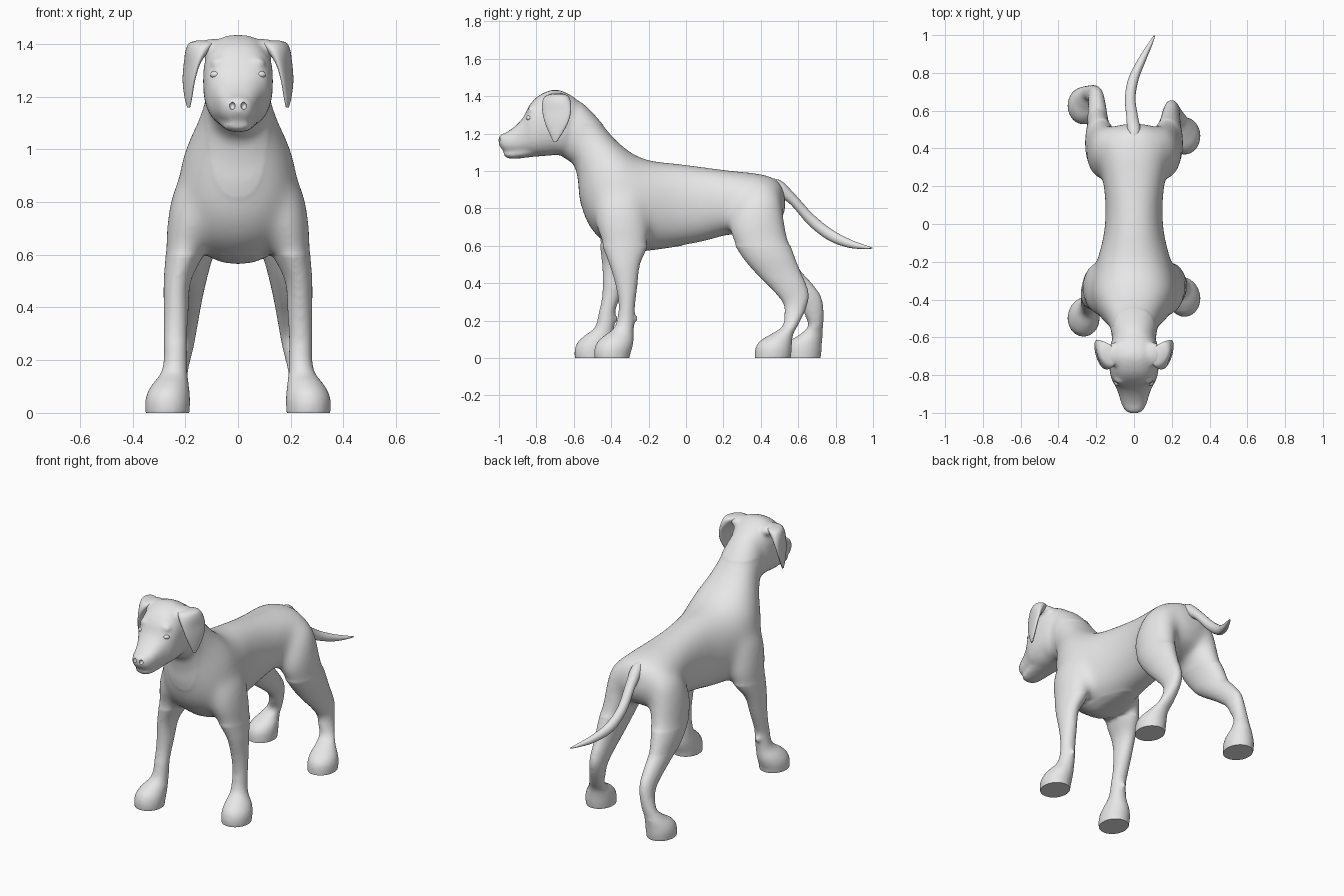
import bpy, bmesh, math
from mathutils import Matrix

coat = bpy.data.materials.new("coat grey")
coat.diffuse_color = (0.8, 0.8, 0.8, 1)


def spline(p0, p1, p2, p3, t):
    return [0.5 * (2 * b + (c - a) * t + (2 * a - 5 * b + 4 * c - d) * t * t
                   + (3 * b - a - 3 * c + d) * t ** 3)
            for a, b, c, d in zip(p0, p1, p2, p3)]


def loft(bm, rings, sides=28, steps=4, shift=None, side=1, power=1.0):
    """Skin rings given as (y1, z1, y2, z2, centre x, half width)."""
    last = len(rings) - 1
    dense = []
    for i in range(last):
        ctrl = [rings[min(max(i + k, 0), last)] for k in (-1, 0, 1, 2)]
        dense += [spline(*ctrl, s / steps) for s in range(steps)]
    dense.append(rings[-1])
    loops = []
    for y1, z1, y2, z2, cx, hw in dense:
        loop = []
        for k in range(sides):
            a = 2 * math.pi * k / sides
            c, s = math.cos(a), math.sin(a)
            c = math.copysign(abs(c) ** power, c)
            s = math.copysign(abs(s) ** power, s)
            y = (y1 + y2) / 2 + c * (y1 - y2) / 2
            z = (z1 + z2) / 2 + c * (z1 - z2) / 2
            x = side * (cx + s * hw)
            if shift:
                x, y = shift(x, y, z)
            loop.append(bm.verts.new((x, y, z)))
        loops.append(loop)
    faces = [bm.faces.new(loops[0]), bm.faces.new(loops[-1])]
    for a, b in zip(loops, loops[1:]):
        for k in range(sides):
            j = (k + 1) % sides
            faces.append(bm.faces.new((a[k], a[j], b[j], b[k])))
    bmesh.ops.recalc_face_normals(bm, faces=faces)


def ball(bm, centre, size):
    m = Matrix.Translation(centre) @ Matrix.Diagonal((*size, 1))
    bmesh.ops.create_uvsphere(bm, u_segments=20, v_segments=12, radius=1, matrix=m)


def make(name, bm):
    me = bpy.data.meshes.new(name)
    bm.to_mesh(me)
    bm.free()
    ob = bpy.data.objects.new(name, me)
    bpy.context.collection.objects.link(ob)
    me.materials.append(coat)
    return ob


def smooth(ob, angle=45):
    bpy.ops.object.select_all(action='DESELECT')
    bpy.context.view_layer.objects.active = ob
    ob.select_set(True)
    bpy.ops.object.shade_smooth_by_angle(angle=math.radians(angle))


# torso and neck: back line point, belly line point, half width
torso = [
    (.525, .90, .535, .79, 0, .07), (.485, .958, .485, .70, 0, .15),
    (.39, .987, .37, .655, 0, .185), (.25, 1.002, .24, .66, 0, .168),
    (.10, 1.022, .10, .622, 0, .152), (-.05, 1.042, -.05, .595, 0, .16),
    (-.18, 1.055, -.20, .574, 0, .195), (-.27, 1.085, -.33, .568, 0, .222),
    (-.33, 1.128, -.46, .635, 0, .222), (-.38, 1.172, -.535, .735, 0, .195),
    (-.43, 1.232, -.568, .85, 0, .16), (-.49, 1.302, -.578, .95, 0, .134),
    (-.55, 1.36, -.60, 1.03, 0, .12), (-.62, 1.40, -.66, 1.075, 0, .115)]
# skull and upper muzzle
head = [
    (-.56, 1.36, -.60, 1.12, 0, .09), (-.62, 1.408, -.64, 1.085, 0, .122),
    (-.70, 1.435, -.70, 1.085, 0, .132), (-.78, 1.408, -.76, 1.08, 0, .13),
    (-.835, 1.355, -.81, 1.08, 0, .118), (-.87, 1.288, -.85, 1.088, 0, .098),
    (-.91, 1.243, -.90, 1.092, 0, .08), (-.955, 1.21, -.945, 1.098, 0, .067),
    (-.988, 1.195, -.978, 1.11, 0, .05), (-1.003, 1.178, -1.0, 1.14, 0, .027)]
jaw = [
    (-.72, 1.16, -.70, 1.085, 0, .07), (-.82, 1.14, -.82, 1.075, 0, .075),
    (-.90, 1.12, -.90, 1.066, 0, .062), (-.95, 1.11, -.945, 1.066, 0, .05),
    (-.975, 1.105, -.972, 1.08, 0, .03)]
# legs: front edge point, rear edge point, centre x, half width
front_leg = [
    (-.45, .95, -.26, .97, .11, .06), (-.485, .84, -.22, .86, .158, .085),
    (-.485, .72, -.20, .72, .18, .09), (-.455, .62, -.205, .60, .20, .074),
    (-.41, .50, -.245, .50, .23, .052), (-.375, .38, -.26, .38, .235, .047),
    (-.36, .28, -.272, .28, .237, .044), (-.37, .20, -.275, .20, .237, .045),
    (-.39, .155, -.28, .14, .243, .052), (-.44, .118, -.28, .09, .257, .071),
    (-.478, .08, -.288, .05, .265, .083), (-.492, .03, -.298, .02, .267, .085),
    (-.485, -.03, -.305, -.03, .267, .08)]
hind_leg = [
    (.36, .95, .48, .93, .08, .06), (.29, .87, .51, .86, .125, .09),
    (.24, .76, .525, .76, .15, .096), (.235, .66, .545, .65, .165, .09),
    (.30, .54, .575, .56, .183, .076), (.385, .44, .61, .47, .19, .06),
    (.46, .365, .645, .39, .195, .05), (.52, .29, .658, .33, .20, .043),
    (.525, .23, .64, .26, .21, .041), (.515, .17, .605, .185, .23, .045),
    (.455, .128, .575, .13, .25, .058), (.40, .095, .567, .08, .262, .077),
    (.37, .05, .565, .035, .267, .085), (.368, -.03, .555, -.03, .267, .08)]


# the left legs stand in a different step of the stride
def step_forward(x, y, z):
    return x, y - .105 * min(max((.65 - z) / .4, 0), 1)


def step_back(x, y, z):
    return x, y + .16 * min(max((.47 - z) / .35, 0), 1)


bm = bmesh.new()
loft(bm, torso, power=.9)
loft(bm, head, power=.8)
loft(bm, jaw)
for side, fore, hind in ((1, None, None), (-1, step_forward, step_back)):
    loft(bm, front_leg, shift=fore, side=side)
    loft(bm, hind_leg, shift=hind, side=side)
    # brow, ear root, and pad behind the wrist
    ball(bm, (side * .07, -.822, 1.325), (.035, .026, .025))
    ball(bm, (side * .095, -.69, 1.385), (.062, .065, .034))
    ball(bm, (side * .237, -.275 if side > 0 else -.38, .21), (.015, .02, .018))
body = make("body", bm)

# nostril cutters
bm = bmesh.new()
for side in (1, -1):
    ball(bm, (side * .022, -1.0, 1.165), (.011, .018, .014))
cutter = make("nostril_cutter", bm)
cutter.hide_render = True
cutter.hide_set(True)

# fuse the body into one skin, soften it, cut nostrils
rm = body.modifiers.new("fuse", 'REMESH')
rm.mode = 'VOXEL'
rm.voxel_size = .01
sm = body.modifiers.new("soften", 'SMOOTH')
sm.factor = .5
sm.iterations = 8
cut = body.modifiers.new("nostrils", 'BOOLEAN')
cut.operation = 'DIFFERENCE'
cut.object = cutter
dg = bpy.context.evaluated_depsgraph_get()
skin = bpy.data.meshes.new_from_object(body.evaluated_get(dg))
body.modifiers.clear()
body.data = skin
skin.materials.clear()
skin.materials.append(coat)

# blend shoulders and hips into the torso, flatten the soles
bm = bmesh.new()
bm.from_mesh(skin)
blend = [v for v in bm.verts if .6 < v.co.z < 1.25 and v.co.y > -.56]
for _ in range(60):
    bmesh.ops.smooth_vert(bm, verts=blend, factor=.5,
                          use_axis_x=True, use_axis_y=True, use_axis_z=True)
for v in bm.verts:
    v.co.z = max(v.co.z, 0)
bm.to_mesh(skin)
bm.free()
smooth(body)

# tail
bm = bmesh.new()
loft(bm, [
    (.40, .962, .43, .89, 0, .025), (.50, .952, .485, .87, 0, .036),
    (.58, .878, .56, .82, -.01, .031), (.68, .768, .655, .712, -.02, .028),
    (.78, .687, .76, .63, -.002, .028), (.88, .633, .87, .59, .045, .022),
    (.96, .603, .955, .583, .088, .012), (.998, .59, .998, .585, .108, .004)], sides=18)
smooth(make("tail", bm), 60)

# ears: flaps flared outward toward the rear
ear = [
    (-.71, 1.412, -.66, 1.412, .125, .03), (-.75, 1.402, -.63, 1.402, .137, .046),
    (-.768, 1.37, -.617, 1.37, .157, .038), (-.768, 1.32, -.615, 1.32, .176, .022),
    (-.755, 1.26, -.63, 1.26, .187, .016), (-.73, 1.20, -.662, 1.20, .19, .012),
    (-.71, 1.158, -.69, 1.158, .19, .005)]
for side, name in ((1, "right_ear"), (-1, "left_ear")):
    bm = bmesh.new()
    loft(bm, ear, side=side, sides=24,
         shift=lambda x, y, z, s=side: (x + s * .28 * (y + .69), y))
    smooth(make(name, bm), 60)

# eyes
for side, name in ((1, "right_eye"), (-1, "left_eye")):
    bm = bmesh.new()
    ball(bm, (side * .086, -.838, 1.283), (.02, .018, .014))
    smooth(make(name, bm), 60)
